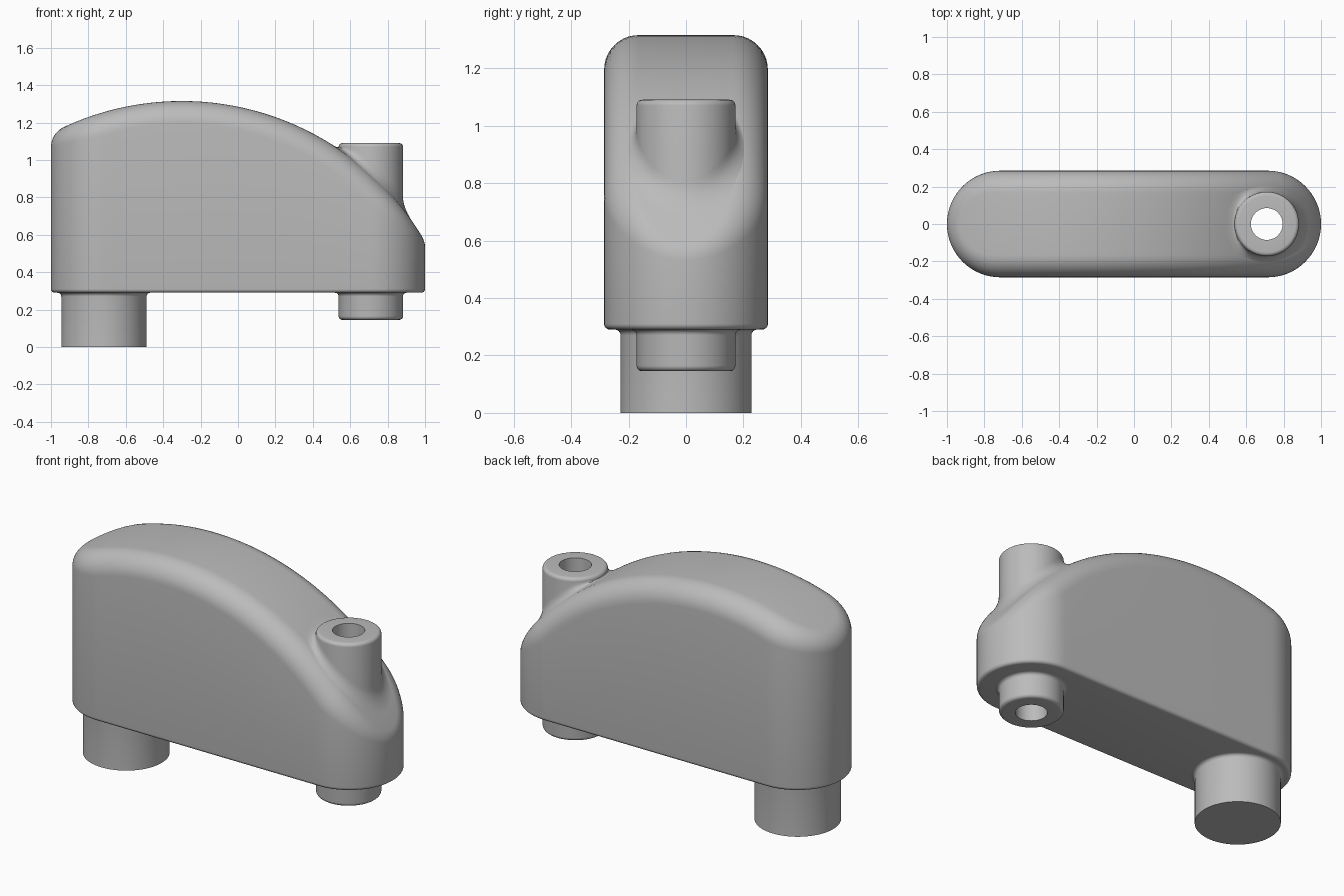
import bpy, bmesh
from math import sin, cos, pi, sqrt
from mathutils import Vector
from mathutils.bvhtree import BVHTree

cube = bpy.data.objects.get("Cube")
if cube:
    bpy.data.objects.remove(cube, do_unlink=True)

grey = bpy.data.materials.new("plain_grey")
grey.use_nodes = True
COLOUR = (0.5, 0.5, 0.5, 1)
grey.diffuse_color = COLOUR
grey.node_tree.nodes["Principled BSDF"].inputs["Base Color"].default_value = COLOUR

# Main dimensions
HALF, END = 0.285, 0.715             # body half width, end arc centre
BASE, EDGE, ROUND = 0.29, 0.02, 0.12   # underside, small and large rounding
ARCH_R, ARCH_X, ARCH_Z = 1.5, -0.3, -0.185
BOSS_X, BOSS_R, HOLE_R = 0.71, 0.172, 0.085
BOSS_LOW, BOSS_TOP = 0.145, 1.09
LEG_X, LEG_R = -0.717, 0.228


def finish(name, bm):
    bmesh.ops.remove_doubles(bm, verts=bm.verts, dist=1e-5)
    bmesh.ops.recalc_face_normals(bm, faces=bm.faces)
    mesh = bpy.data.meshes.new(name)
    bm.to_mesh(mesh)
    bm.free()
    mesh.materials.append(grey)
    ob = bpy.data.objects.new(name, mesh)
    bpy.context.collection.objects.link(ob)
    return ob


def smooth(ob):
    bpy.ops.object.select_all(action='DESELECT')
    ob.select_set(True)
    bpy.context.view_layer.objects.active = ob
    bpy.ops.object.shade_smooth_by_angle(angle=pi / 6)


def bridge(bm, rings):
    """Join consecutive closed rings with quads."""
    for a, b in zip(rings, rings[1:]):
        n = len(a)
        for i in range(n):
            j = (i + 1) % n
            bm.faces.new((a[i], a[j], b[j], b[i]))


def arc(cx, cz, r, start, end, steps=6):
    """Profile points on an arc, angles in quarter turns."""
    angles = [(start + (end - start) * k / steps) * pi / 2 for k in range(steps + 1)]
    return [(cx + r * cos(t), cz + r * sin(t)) for t in angles]


def lathe(name, x, profile, tube=False, segs=72):
    bm = bmesh.new()
    rings = [[bm.verts.new((x + r * cos(2 * pi * i / segs), r * sin(2 * pi * i / segs), z))
              for i in range(segs)] for r, z in profile]
    bridge(bm, rings + rings[:1] if tube else rings)
    if not tube:
        bm.faces.new(rings[0])
        bm.faces.new(rings[-1])
    return finish(name, bm)


# Body outline: (centre line x, outward normal) from the +x tip to the -x tip
ARC_N, LINE_N, FILLET_N = 18, 28, 10
half = [(END, Vector((cos(t), sin(t), 0)))
        for t in (pi / 2 * i / ARC_N for i in range(ARC_N + 1))]
half += [(END - 2 * END * i / LINE_N, Vector((0, 1, 0))) for i in range(1, LINE_N)]
half += [(-END, Vector((cos(t), sin(t), 0)))
         for t in (pi / 2 + pi / 2 * i / ARC_N for i in range(ARC_N + 1))]
outline = half + [(x, Vector((n.x, -n.y, 0))) for x, n in half[-2:0:-1]]

# Body: rounded foot, straight wall, rolled top edge, arched lid
bm = bmesh.new()
rings = []
for r, z in arc(HALF - EDGE, BASE + EDGE, EDGE, -1, 0):
    rings.append([bm.verts.new((x + n.x * r, n.y * r, z)) for x, n in outline])
rolled = [[] for _ in range(FILLET_N + 1)]
for x, n in outline:
    spine = Vector((x, 0, 0)) + n * (HALF - ROUND)
    dx = spine.x - ARCH_X
    rise = sqrt((ARCH_R - ROUND) ** 2 - dx * dx)
    spine.z = ARCH_Z + rise
    up = Vector((dx, 0, rise)).normalized()
    turn = n.angle(up)
    for k, ring in enumerate(rolled):
        s = k / FILLET_N
        d = (n * sin((1 - s) * turn) + up * sin(s * turn)) / sin(turn)
        ring.append(bm.verts.new(spine + d * ROUND))
rings += rolled
bridge(bm, rings)
bm.faces.new(rings[0])
lid, count = rings[-1], len(outline)
for i in range(count // 2):
    a, b = lid[i], lid[i + 1]
    c, d = lid[(count - i - 1) % count], lid[(count - i) % count]
    if i == 0:
        bm.faces.new((a, b, c))
    elif i == count // 2 - 1:
        bm.faces.new((a, b, d))
    else:
        bm.faces.new((a, b, c, d))
bmesh.ops.recalc_face_normals(bm, faces=bm.faces)
surface = BVHTree.FromBMesh(bm)
body = finish("body", bm)

# Clear the bore through the body
cutter = lathe("bore_cutter", BOSS_X, [(0.12, 0), (0.12, 1.5)])
cutter.hide_render = True
cut = body.modifiers.new("bore", 'BOOLEAN')
cut.operation = 'DIFFERENCE'
cut.solver = 'EXACT'
cut.object = cutter
bpy.context.view_layer.objects.active = body
bpy.ops.object.modifier_apply(modifier=cut.name)
bpy.data.objects.remove(cutter, do_unlink=True)
smooth(body)

# Hollow boss, with rounded rims and a small flare under the body
boss = [(HOLE_R, BOSS_LOW)]
boss += arc(BOSS_R - EDGE, BOSS_LOW + EDGE, EDGE, -1, 0)
boss += arc(BOSS_R + EDGE, BASE - EDGE, EDGE, 2, 1)
boss += [(BOSS_R, BASE + EDGE)]
boss += arc(BOSS_R - EDGE, BOSS_TOP - EDGE, EDGE, 0, 1)
boss += [(HOLE_R, BOSS_TOP)]
smooth(lathe("hollow_boss", BOSS_X, boss, tube=True))

# Leg, flared where it meets the body
leg = [(LEG_R, 0)] + arc(LEG_R + EDGE, BASE - EDGE, EDGE, 2, 1) + [(LEG_R, BASE + EDGE)]
smooth(lathe("leg", LEG_X, leg))


# Blend between the boss and the arched lid
def lid_point(angle, r):
    p = Vector((BOSS_X + r * cos(angle), r * sin(angle), 3))
    return surface.ray_cast(p, Vector((0, 0, -1)))[0]


bm = bmesh.new()
SEGS, STEPS, REACH = 96, 8, 0.065
blend = [[] for _ in range(STEPS + 1)]
for i in range(SEGS):
    t = 2 * pi * i / SEGS
    corner = lid_point(t, BOSS_R)
    outer = lid_point(t, BOSS_R + REACH)
    wall = corner.copy()
    wall.z = max(corner.z + 0.005, min(corner.z + REACH, BOSS_TOP - EDGE))
    for k, ring in enumerate(blend):
        s = k / STEPS
        ring.append(bm.verts.new(wall * (1 - s) ** 2 + corner * 2 * s * (1 - s) + outer * s * s))
bridge(bm, blend)
fillet = finish("boss_blend", bm)
# Keep the open blend sheet facing up
if sum(p.normal.z for p in fillet.data.polygons) < 0:
    fillet.data.flip_normals()
smooth(fillet)
